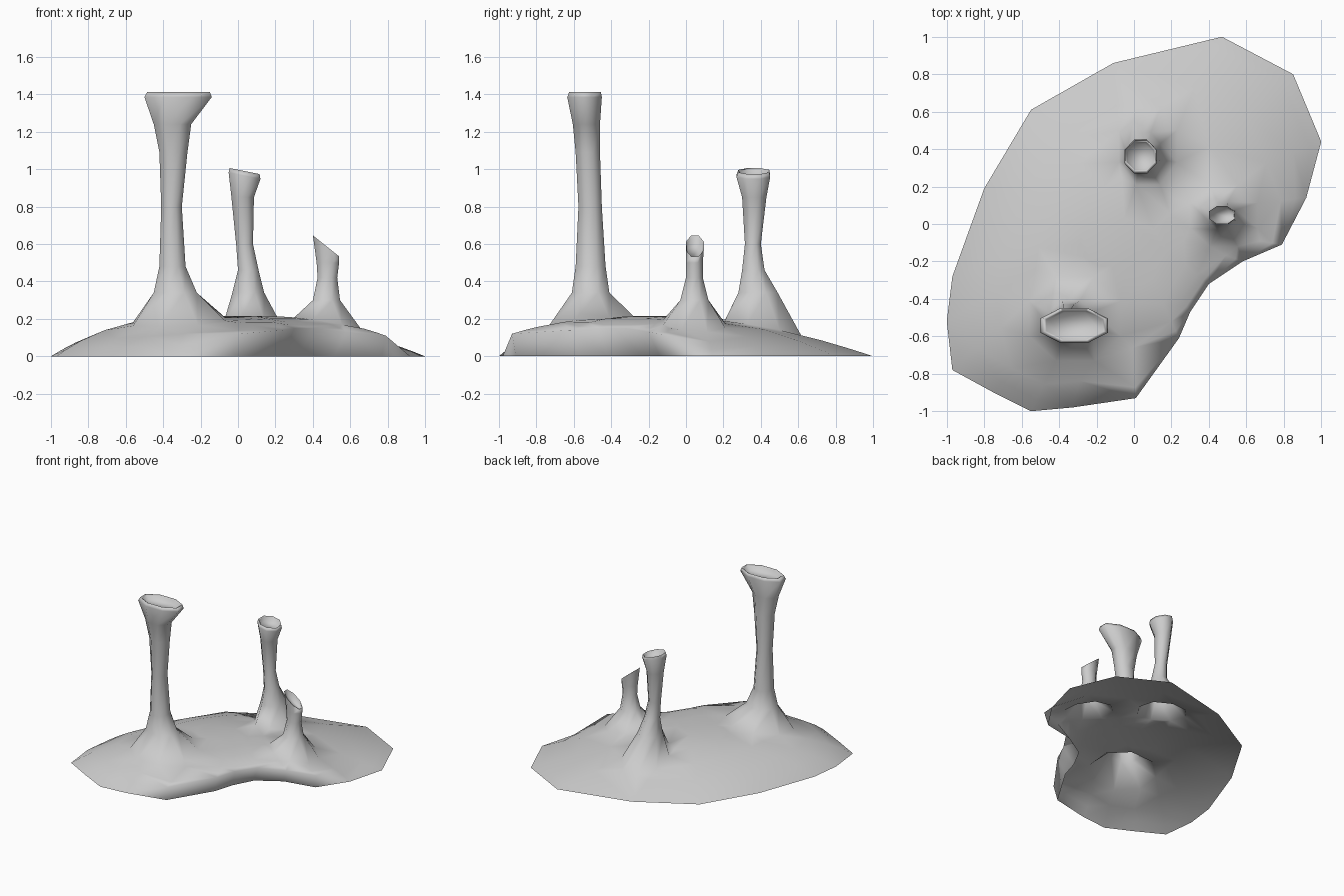
import bpy, bmesh, math
from mathutils import Vector
from mathutils.geometry import delaunay_2d_cdt

cube = bpy.data.objects.get("Cube")
if cube:
    bpy.data.objects.remove(cube)

stone = bpy.data.materials.new("grey stone")
stone.use_nodes = True
stone.diffuse_color = (0.6, 0.6, 0.6, 1)
stone.node_tree.nodes["Principled BSDF"].inputs["Base Color"].default_value = (0.6, 0.6, 0.6, 1)

SIDES = 8
PLATEAU = 0.215
CENTRE = Vector((-0.05, 0.03))

# Mound rim: x, y, lip height, steepness of the slope, undercut below the lip
RIM = [(-.55, -1, 0, 4.5, 0), (-.33, -.98, 0, 5.5, 0), (.01, -.93, .12, 3.2, .03),
       (.24, -.61, .14, 5, .06), (.30, -.47, .15, 5, .08), (.40, -.32, .15, 5, .10),
       (.58, -.20, .13, 4.5, .09), (.79, -.11, .11, 3, .03), (.92, .14, 0, 3, 0),
       (1, .44, 0, 2, 0), (.85, .80, 0, 1.6, 0), (.47, 1, 0, 1.5, 0),
       (-.11, .86, 0, 1.5, 0), (-.55, .61, 0, 1.8, 0), (-.80, .19, 0, 2.2, 0),
       (-.97, -.28, 0, 2.7, 0), (-1, -.52, 0, 2.8, 0), (-.97, -.78, 0, 3.2, 0),
       (-.75, -.90, 0, 4, 0)]

# Chimney rings from the foot up: x min, x max, y min, y max, z; then the rim tilt
CHIMNEYS = [
    ([(-.56, -.07, -.73, -.28, 0), (-.45, -.22, -.61, -.41, .34), (-.42, -.28, -.59, -.43, .48),
      (-.41, -.30, -.575, -.45, .80), (-.42, -.27, -.59, -.46, 1.09),
      (-.45, -.25, -.605, -.46, 1.24), (-.50, -.14, -.635, -.45, 1.385),
      (-.485, -.15, -.625, -.455, 1.412)], 0),
    ([(-.08, .23, .21, .62, 0), (-.03, .14, .28, .49, .34), (0, .11, .30, .42, .46),
      (-.01, .08, .315, .40, .60), (-.035, .085, .30, .43, .85),
      (-.05, .12, .27, .45, .965), (-.045, .115, .28, .445, .99)], -.2),
    ([(.30, .66, -.12, .21, 0), (.40, .545, -.03, .12, .30), (.425, .53, 0, .09, .42),
      (.42, .54, 0, .09, .50), (.40, .54, 0, .095, .59)], -.8),
]


def mound_height(p):
    """Height of the mound, from the nearest rim segment's lip and steepness."""
    d = p - CENTRE
    for i, a in enumerate(RIM):
        b = RIM[(i + 1) % len(RIM)]
        va, vb = Vector(a[:2]) - CENTRE, Vector(b[:2]) - CENTRE
        det = va.cross(vb)
        u, v = d.cross(vb) / det, va.cross(d) / det
        t = u + v
        if u >= -1e-5 and v >= -1e-5 and t > 1e-6:
            lip = (u * a[2] + v * b[2]) / t
            power = (u * a[3] + v * b[3]) / t
            return lip + (PLATEAU - lip) * (1 - min(t, 1) ** power)
    return PLATEAU


def ring_points(ring, scale=1.0):
    """Eight-sided outline that fills the ring's bounds."""
    x0, x1, y0, y1, _ = ring
    pts = []
    for k in range(SIDES):
        ang = (k + .5) * math.tau / SIDES
        r = scale / math.cos(math.pi / SIDES) / 2
        pts.append(Vector(((x0 + x1) / 2 + (x1 - x0) * r * math.cos(ang),
                           (y0 + y1) / 2 + (y1 - y0) * r * math.sin(ang))))
    return pts


def near_foot(p):
    for rings, _ in CHIMNEYS:
        x0, x1, y0, y1, _ = rings[0]
        if math.hypot((2 * p.x - x0 - x1) / (x1 - x0), (2 * p.y - y0 - y1) / (y1 - y0)) < 1.25:
            return True
    return False


# Plan of the mound: rim, chimney feet and concentric points between them
plan, edges, feet = [], [], []


def add_loop(pts):
    start, n = len(plan), len(pts)
    plan.extend(pts)
    edges.extend((start + i, start + (i + 1) % n) for i in range(n))
    return list(range(start, start + n))


rim = add_loop([Vector(r[:2]) for r in RIM])
for rings, _ in CHIMNEYS:
    feet.append(add_loop(ring_points(rings[0])))
for t in (.94, .86, .72, .5, .25):
    for r in RIM:
        p = CENTRE.lerp(Vector(r[:2]), t)
        if not near_foot(p):
            plan.append(p)
plan.append(CENTRE.copy())
coords, _, tris, origin, _, _ = delaunay_2d_cdt(plan, edges, [], 1, 1e-5)

bm = bmesh.new()
verts = [bm.verts.new((c.x, c.y, mound_height(c))) for c in coords]
lookup = {src: verts[i] for i, srcs in enumerate(origin) for src in srcs}
foot_sets = [{lookup[i] for i in f} for f in feet]
for tri in tris:
    face = [verts[i] for i in tri]
    if not any(all(v in s for v in face) for s in foot_sets):
        bm.faces.new(face)

# Undercut cliff below the raised part of the rim
cliff = []
for i, r in enumerate(RIM):
    if r[2] > 0:
        p = Vector(r[:2]) + Vector((-.75, .66)) * r[4]
        cliff.append((lookup[rim[i]], bm.verts.new((p.x, p.y, 0))))
for (a, c), (b, d) in zip(cliff, cliff[1:]):
    bm.faces.new((a, c, d, b))
first, last = lookup[rim[1]], lookup[rim[8]]
bm.faces.new((first, cliff[0][1], cliff[0][0]))
bm.faces.new((cliff[-1][0], cliff[-1][1], last))


def bridge(lower, upper):
    for k in range(SIDES):
        j = (k + 1) % SIDES
        bm.faces.new((lower[k], lower[j], upper[j], upper[k]))


# Hollow chimneys rising from the mound, each with a recessed mouth
for (rings, tilt), foot in zip(CHIMNEYS, feet):
    loop = [lookup[i] for i in foot]
    top = rings[-1]
    mid = (top[0] + top[1]) / 2
    layers = [(r, 1, 0) for r in rings[1:]] + [(top, .9, -.008), (top, .8, -.035)]
    for n, (ring, scale, drop) in enumerate(layers):
        lean = tilt if n >= len(rings) - 2 or (tilt > -.5 and n == len(rings) - 3) else 0
        new = [bm.verts.new((p.x, p.y, ring[4] + drop + lean * (p.x - mid)))
               for p in ring_points(ring, scale)]
        bridge(loop, new)
        loop = new
    bm.faces.new(loop)

bm.normal_update()
mesh = bpy.data.meshes.new("vent_mound")
bm.to_mesh(mesh)
bm.free()
mesh.materials.append(stone)
mound = bpy.data.objects.new("vent_mound", mesh)
bpy.context.collection.objects.link(mound)
bpy.ops.object.select_all(action='DESELECT')
mound.select_set(True)
bpy.context.view_layer.objects.active = mound
bpy.ops.object.shade_smooth_by_angle(angle=math.radians(120))
